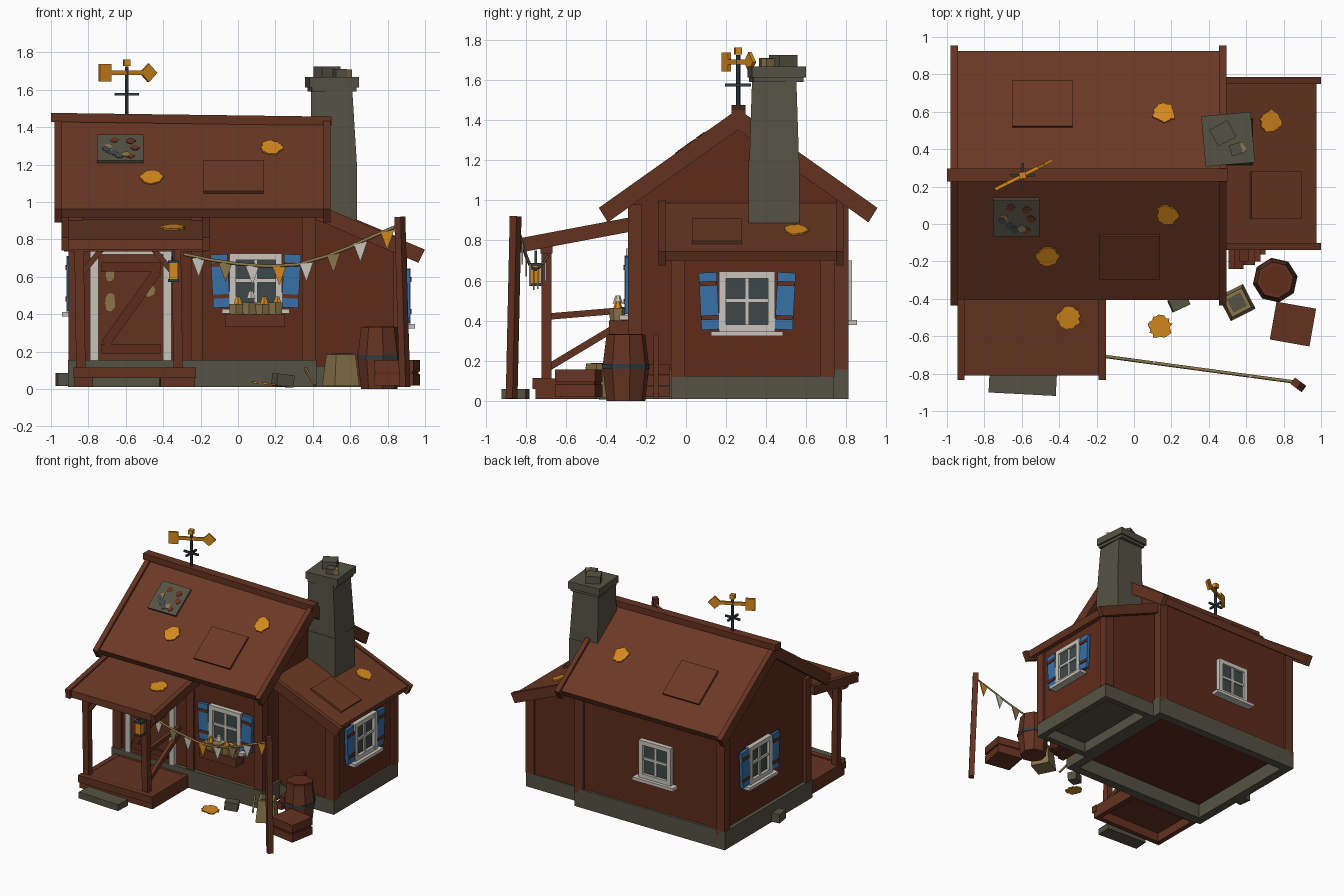
import bpy, bmesh, math, random
from math import radians, atan, sin, cos, pi
from mathutils import Matrix, Vector

random.seed(4)
cube = bpy.data.objects.get("Cube")
if cube:
    bpy.data.objects.remove(cube)


def material(name, r, g, b):
    rgba = [(c / 255) ** 2.2 for c in (r, g, b)] + [1]
    m = bpy.data.materials.new(name)
    m.use_nodes = True
    m.diffuse_color = rgba
    m.node_tree.nodes["Principled BSDF"].inputs["Base Color"].default_value = rgba
    return m


WALL = material("wall brown", 94, 47, 32)
WOOD = material("timber brown", 100, 54, 38)
ROOF = material("roof brown", 106, 59, 41)
STONE = material("grey stone", 86, 83, 69)
WHITE = material("off white", 200, 196, 187)
BLUE = material("shutter blue", 58, 112, 166)
GOLD = material("amber", 212, 136, 34)
TAN = material("straw tan", 138, 117, 76)
IRON = material("dark iron", 54, 62, 66)
GLASS = material("dark glass", 64, 73, 74)
I = Matrix.Identity(4)


def finish(name, mat, bm, M=I):
    bmesh.ops.recalc_face_normals(bm, faces=bm.faces)
    me = bpy.data.meshes.new(name)
    bm.transform(M)
    bm.to_mesh(me)
    bm.free()
    me.materials.append(mat)
    ob = bpy.data.objects.new(name, me)
    bpy.context.scene.collection.objects.link(ob)
    return ob


def box(name, mat, x, y, z, M=I):
    """Box from (min, max) ranges."""
    bm = bmesh.new()
    bmesh.ops.create_cube(bm, size=1)
    for v in bm.verts:
        v.co = [(a + b) / 2 + c * (b - a) for (a, b), c in zip((x, y, z), v.co)]
    return finish(name, mat, bm, M)


def block(name, mat, at, size, turn=0, tilt=0):
    M = Matrix.Translation(at) @ Matrix.Rotation(radians(turn), 4, 'Z') @ Matrix.Rotation(radians(tilt), 4, 'Y')
    return box(name, mat, *[(-s / 2, s / 2) for s in size], M)


def beam(name, mat, p, q, w, h):
    p, q = Vector(p), Vector(q)
    M = Matrix.Translation(p) @ (q - p).to_track_quat('Y', 'Z').to_matrix().to_4x4()
    return box(name, mat, (-w / 2, w / 2), (0, (q - p).length), (-h / 2, h / 2), M)


def cone(name, mat, at, r1, r2, h, n=8, turn=0, M=I):
    bm = bmesh.new()
    bmesh.ops.create_cone(bm, cap_ends=True, segments=n, radius1=r1, radius2=r2, depth=h)
    return finish(name, mat, bm, M @ Matrix.Translation(at) @ Matrix.Rotation(radians(turn), 4, 'Z'))


def extrude(name, mat, pts, axis, a, b, M=I):
    """Extrude a 2D profile along x (points y,z), y (points x,z) or z (points x,y)."""
    def place(p, d):
        return {'x': (d, p[0], p[1]), 'y': (p[0], d, p[1]), 'z': (p[0], p[1], d)}[axis]
    bm = bmesh.new()
    f = bm.faces.new([bm.verts.new(place(p, a)) for p in pts])
    new = bmesh.ops.extrude_face_region(bm, geom=[f])["geom"]
    step = Vector(place((0, 0), b - a))
    bmesh.ops.translate(bm, vec=step, verts=[v for v in new if isinstance(v, bmesh.types.BMVert)])
    return finish(name, mat, bm, M)


def ring_base(name, mat, x, y, z, t, floor_mat):
    for i, (a, b) in enumerate(((x[0], x[0] + t), (x[1] - t, x[1]))):
        box(f"{name}_side_{i}", mat, (a, b), y, z)
    for i, (a, b) in enumerate(((y[0], y[0] + t), (y[1] - t, y[1]))):
        box(f"{name}_end_{i}", mat, (x[0] + t, x[1] - t), (a, b), z)
    box(name + "_floor", floor_mat, (x[0] + t, x[1] - t), (y[0] + t, y[1] - t), (z[1] - .03, z[1] - .002))


# Foundations and walls
ring_base("main_foundation", STONE, (-.91, .42), (-.3, .81), (.01, .155), .07, WALL)
ring_base("annex_foundation", STONE, (.42, .9), (-.075, .735), (.01, .123), .05, STONE)
extrude("main_walls", WALL, [(-.27, .13), (.79, .13), (.79, 1.0), (.26, 1.375), (-.27, 1.0)], 'x', -.88, .4)
extrude("annex_walls", WALL, [(.38, .11), (.885, .11), (.885, .73), (.38, .94)], 'y', -.06, .725)
for i, (x, y, top) in enumerate(((-.87, -.255, .98), (.38, -.255, .98), (-.87, .775, .98), (.38, .775, .98),
                                 (.865, -.04, .74), (.865, .705, .74))):
    block(f"corner_post_{i}", WOOD, (x, y, (top + .12) / 2), (.075, .07, top - .12))
box("middle_post", WOOD, (-.25, -.19), (-.29, -.25), (.155, .98))

# Main roof
S = .71
for side, e in (("front", -1), ("back", 1)):
    def line(d, z):
        return (.26 + e * d, z - S * d)
    extrude(side + "_roof", ROOF, [line(0, 1.435), line(.665, 1.435), line(.64, 1.37), line(0, 1.37)], 'x', -.95, .465)
    for i, x in enumerate((-.98, .455)):
        extrude(f"{side}_barge_{i}", WOOD, [line(0, 1.456), line(.695, 1.456), line(.65, 1.352), line(0, 1.352)],
                'x', x, x + .04)
beam("ridge_cap", WOOD, (-1, .262, 1.452), (.5, .262, 1.432), .07, .048)

# Annex roof, sloping to the side
def shed(x, z):
    return (x, z + .42 * (1 - x))
extrude("annex_roof", ROOF, [shed(.4, .735), shed(.975, .735), shed(.955, .68), shed(.4, .68)], 'y', -.105, .755)
for i, y in enumerate((-.138, .748)):
    extrude(f"annex_barge_{i}", WOOD, [shed(.4, .745), shed(1, .745), shed(.965, .66), shed(.4, .66)], 'y', y, y + .037)

# Porch
ring_base("porch_deck", WOOD, (-.875, -.23), (-.75, -.28), (.01, .112), .04, WOOD)
box("deck_front_board", WOOD, (-.88, -.225), (-.765, -.72), (.06, .115))
block("stone_step", STONE, (-.595, -.85, .035), (.36, .12, .05), -3)
extrude("porch_roof", ROOF, [(-.81, .8), (-.26, .907), (-.26, .85), (-.81, .745)], 'x', -.91, -.185)
for i, x in enumerate((-.945, -.19)):
    extrude(f"porch_barge_{i}", WOOD, [(-.835, .81), (-.27, .917), (-.27, .845), (-.825, .74)], 'x', x, x + .04)
box("porch_beam", WOOD, (-.93, -.17), (-.725, -.665), (.735, .785))
for i, (x, s) in enumerate(((-.85, 1), (-.33, -1))):
    beam(f"porch_post_{i}", WOOD, (x + .01, -.695, .1), (x, -.695, .76), .05, .05)
    beam(f"knee_brace_{i}", WOOD, (x, -.695, .6), (x + s * .12, -.695, .745), .03, .03)
beam("porch_rail", WOOD, (-.33, -.69, .42), (-.33, -.27, .455), .03, .032)
beam("rail_brace", WOOD, (-.33, -.68, .17), (-.33, -.28, .41), .03, .035)

# Lantern
block("lantern_glow", GOLD, (-.345, -.75, .63), (.048, .048, .085))
for z in (.58, .68):
    block("lantern_cap", IRON, (-.345, -.75, z), (.06, .06, .015))
beam("lantern_hook", IRON, (-.345, -.75, .68), (-.345, -.75, .75), .012, .012)

# Door
box("door", WOOD, (-.745, -.4), (-.285, -.26), (.155, .72))
for i, (a, b) in enumerate(((-.79, -.745), (-.4, -.355))):
    box(f"door_frame_{i}", WHITE, (a, b), (-.3, -.26), (.155, .74))
box("door_frame_top", WHITE, (-.79, -.355), (-.3, -.26), (.72, .76))
for z in (.215, .65):
    box("door_batten", WALL, (-.73, -.415), (-.3, -.28), (z - .025, z + .025))
beam("door_diagonal", WALL, (-.71, -.292, .24), (-.43, -.292, .63), .016, .05)


def blob(name, mat, M, r, thick=.006, n=9, jag=.35, stretch=1.0):
    pts = []
    for i in range(n):
        d = r * random.uniform(1 - jag, 1)
        pts.append((d * cos(2 * pi * i / n), stretch * d * sin(2 * pi * i / n)))
    return extrude(name, mat, pts, 'z', 0, thick, M)


upright = Matrix.Rotation(radians(90), 4, 'X')
for x, z, r in ((-.685, .62, .03), (-.685, .47, .037), (-.47, .53, .03)):
    blob("worn_paint", TAN, Matrix.Translation((x, -.286, z)) @ upright, r, stretch=1.6)


# Windows: built facing the front, then turned onto each wall
def window(label, at, turn, shutters=True):
    M = Matrix.Translation(at) @ Matrix.Rotation(radians(turn), 4, 'Z')
    box(label + "_glass", GLASS, (-.12, .12), (-.012, .01), (-.13, .14), M)
    for s in (-1, 1):
        x = sorted((s * .14, s * .105))
        box(label + "_jamb", WHITE, x, (-.035, .01), (-.15, .15), M)
        box(label + "_rail", WHITE, (-.14, .14), (-.034, .01), sorted((s * .15, s * .115)), M)
        if shutters:
            T = M @ Matrix.Translation((s * .19, -.02, .005)) @ Matrix.Rotation(radians(s * 3), 4, 'Y')
            box(label + "_shutter", BLUE, (-.045, .045), (-.012, .012), (-.145, .14), T)
            for z in (-.085, .085):
                box(label + "_shutter_batten", WOOD, (-.042, .042), (-.02, 0), (z - .011, z + .011), T)
    box(label + "_mullion", WHITE, (-.01, .01), (-.025, 0), (-.13, .13), M)
    box(label + "_crossbar", WHITE, (-.12, .12), (-.025, 0), (-.005, .015), M)
    box(label + "_sill", WHITE, (-.18, .18), (-.06, .01), (-.172, -.148), M)


window("front_window", (.095, -.272, .575), 0)
window("annex_window", (.887, .305, .495), 90)
window("back_window", (-.3, .792, .55), 180, False)
window("side_window", (-.882, .36, .56), -90)

# Flower box
box("flower_box", WOOD, (-.07, .25), (-.385, -.28), (.33, .4))
for i in range(4):
    x = -.01 + i * .07
    cone("flower_pot", TAN, (x, -.34, .425), .038, .045, .06 + .015 * (i % 2), 6)
    mat = WHITE if i == 1 else GOLD
    cone("flower", mat, (x + .01, -.34, .475 + .03 * (i == 1)), .026, .012, .04, 6)

# Chimney
R2 = math.sqrt(2)
box("chimney_base", STONE, (.385, .637), (.312, .567), (.84, 1.2))
stack = cone("chimney_stack", STONE, (.512, .44, 1.405), .124 * R2, .11 * R2, .42, 4, 45)
for v in stack.data.vertices:
    v.co.x -= .012 * (v.co.z > 1.4)
block("chimney_cap_lip", STONE, (.503, .45, 1.605), (.24, .25, .03), 5)
block("chimney_cap", STONE, (.503, .453, 1.64), (.265, .27, .055), 5)
block("loose_cap_stone", STONE, (.475, .485, 1.695), (.11, .1, .06), 28)
block("small_cap_stone", STONE, (.545, .4, 1.685), (.06, .06, .05), 15)
block("cap_chip", TAN, (.58, .41, 1.685), (.035, .05, .045), 40)

# Weather vane
V = Matrix.Translation((-.595, .26, 1.69)) @ Matrix.Rotation(radians(27), 4, 'Z')
cone("vane_pole", IRON, (-.595, .26, 1.59), .011, .011, .27, 6)
for size in ((.13, .014, .014), (.014, .13, .014)):
    block("vane_cross", IRON, (-.595, .26, 1.575), size)
box("vane_shaft", GOLD, (-.13, .13), (-.009, .009), (-.012, .012), V)
box("vane_tail", GOLD, (-.165, -.095), (-.009, .009), (-.047, .047), V)
extrude("vane_tip", GOLD, [(.08, 0), (.13, .05), (.18, 0), (.13, -.05)], 'y', -.009, .009, V)
block("vane_knob", GOLD, (-.595, .26, 1.745), (.035, .035, .035), 10)


# Things lying on the roofs
def on_roof(kind, x, y):
    z, axis, angle = {"front": (1.435 - S * (.26 - y), 'X', atan(S)), "back": (1.435 - S * (y - .26), 'X', -atan(S)),
                      "annex": (.735 + .42 * (1 - x), 'Y', atan(.42)), "porch": (.8 + .195 * (y + .81), 'X', atan(.195)),
                      "ground": (.025, 'Y', radians(6))}[kind]
    return Matrix.Translation((x, y, z)) @ Matrix.Rotation(angle, 4, axis)


for kind, x, y, w, d in (("front", -.025, -.172, .32, .285), ("back", -.49, .637, .32, .3), ("annex", .755, .155, .29, .25)):
    box(kind + "_roof_patch", ROOF, (-w / 2, w / 2), (-d / 2, d / 2), (-.01, .016), on_roof(kind, x, y))
for kind, x, y in (("front", -.46, -.17), ("front", .18, .05), ("back", .16, .59), ("annex", .73, .55),
                   ("porch", -.35, -.5), ("ground", .14, -.55)):
    M = on_roof(kind, x, y) @ Matrix.Rotation(random.uniform(0, 3), 4, 'Z')
    blob("leaf_patch", GOLD, M, .068, .009, 26, .24)
P = on_roof("front", -.63, .04)
box("mossy_patch", STONE, (-.125, .125), (-.12, .12), (-.01, .016), P)
for i in range(10):
    spot = Matrix.Translation((random.uniform(-.095, .095), random.uniform(-.09, .09), .014 + i * .0004))
    blob("patch_spot", (WOOD, TAN, GLASS)[i % 3], P @ spot, .028, .004)

# Bunting on its pole
beam("bunting_pole", WOOD, (.892, -.87, .01), (.865, -.85, .92), .042, .042)
path = [(-.29, .72), (-.15, .69), (0, .668), (.16, .655), (.32, .665), (.46, .705), (.59, .755), (.72, .815), (.86, .875)]


def rope_y(x):
    return -.69 - .155 * (x + .29) / 1.15


cu = bpy.data.curves.new("bunting_rope", 'CURVE')
cu.dimensions, cu.bevel_depth, cu.bevel_resolution = '3D', .009, 0
sp = cu.splines.new('POLY')
sp.points.add(len(path) - 1)
for p, (x, z) in zip(sp.points, path):
    p.co = (x, rope_y(x), z, 1)
cu.materials.append(TAN)
bpy.context.scene.collection.objects.link(bpy.data.objects.new("bunting_rope", cu))
for i in range(8):
    x = -.21 + i * .144
    z = next(a[1] + (b[1] - a[1]) * (x - a[0]) / (b[0] - a[0]) for a, b in zip(path, path[1:]) if x <= b[0])
    extrude("bunting_flag", (WHITE, TAN, WHITE, GOLD)[i % 4], [(x - .038, z - .005), (x + .038, z + .005), (x, z - .105)],
            'y', rope_y(x) - .004, rope_y(x) + .004)

# Barrel, basket, crate and firewood
cone("barrel_bottom", WOOD, (.755, -.3, .085), .098, .118, .17, 8, 10)
cone("barrel_top", WOOD, (.755, -.3, .25), .118, .098, .16, 8, 10)
cone("barrel_band", IRON, (.755, -.3, .17), .121, .121, .025, 8, 10)
cone("barrel_lid", WALL, (.755, -.3, .331), .082, .082, .006, 8, 10)
cone("basket", TAN, (.55, -.42, .1), .074 * R2, .058 * R2, .17, 4, 72)
cone("basket_filling", STONE, (.55, -.42, .186), .04 * R2, .04 * R2, .006, 4, 72)
for z in (.05, .125):
    block("crate_slat", WOOD, (.85, -.535, z), (.215, .205, .062), -10)
block("crate_core", WALL, (.85, -.535, .09), (.2, .19, .13), -10)
for i, (x, z) in enumerate(((.53, .045), (.59, .045), (.65, .045), (.56, .1), (.62, .1), (.59, .155))):
    beam(f"firewood_{i}", (WOOD, WALL)[i % 2], (x, -.24 + .02 * (i % 3), z), (x, -.08, z), .052, .052)
beam("firewood_stake", WOOD, (.69, -.15, .01), (.69, -.15, .33), .025, .025)
beam("leaning_stick", TAN, (.41, -.4, .02), (.36, -.3, .11), .012, .012)

# Loose stones
block("front_stone", STONE, (.24, -.42, .045), (.1, .07, .065), 25, 6)
block("side_stone", STONE, (-.925, .17, .05), (.09, .1, .07), 8)
